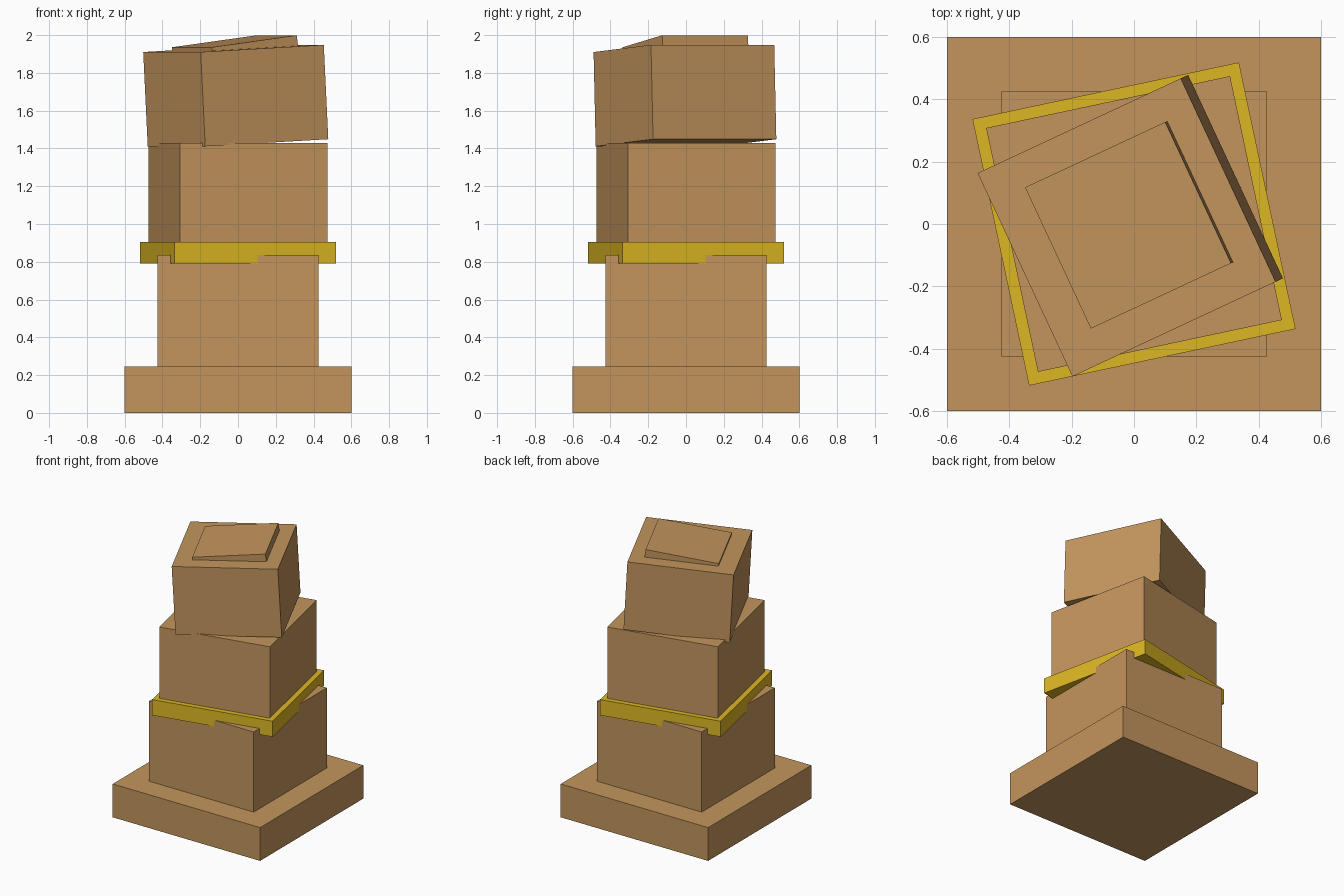
import bpy
from math import radians
from mathutils import Matrix, Vector

default = bpy.data.objects.get("Cube")
if default:
    bpy.data.objects.remove(default, do_unlink=True)


def material(name, colour):
    mat = bpy.data.materials.new(name)
    mat.use_nodes = True
    mat.diffuse_color = (*colour, 1)
    mat.node_tree.nodes["Principled BSDF"].inputs["Base Color"].default_value = (*colour, 1)
    return mat


wood = material("wood brown", (0.55, 0.30, 0.11))
gold = material("gold", (0.72, 0.47, 0.016))


def block(name, width, bottom, height, mat, turn=0, tilt=0, x=0, y=0):
    """Square block standing on its base point, turned about z and tilted on its own y axis."""
    bpy.ops.mesh.primitive_cube_add(size=1)
    obj = bpy.context.object
    obj.name = name
    obj.data.name = name
    # Origin at the middle of the base, so that tilting pivots there
    obj.data.transform(Matrix.Diagonal((width, width, height, 1)) @ Matrix.Translation(Vector((0, 0, 0.5))))
    obj.location = (x, y, bottom)
    obj.rotation_euler = (0, radians(-tilt), radians(turn))
    obj.data.materials.append(mat)
    return obj


# Stacked blocks, from the ground up
block("base", 1.2, 0, 0.245, wood)
block("lower_block", 0.85, 0.245, 0.59, wood)
block("band", 0.874, 0.79, 0.115, gold, turn=12)
block("middle_block", 0.8, 0.84, 0.59, wood, turn=12)
block("head_block", 0.72, 1.43, 0.5, wood, turn=25, tilt=3)
block("cap", 0.5, 1.888, 0.08, wood, turn=25, tilt=7.3, x=-0.01)
